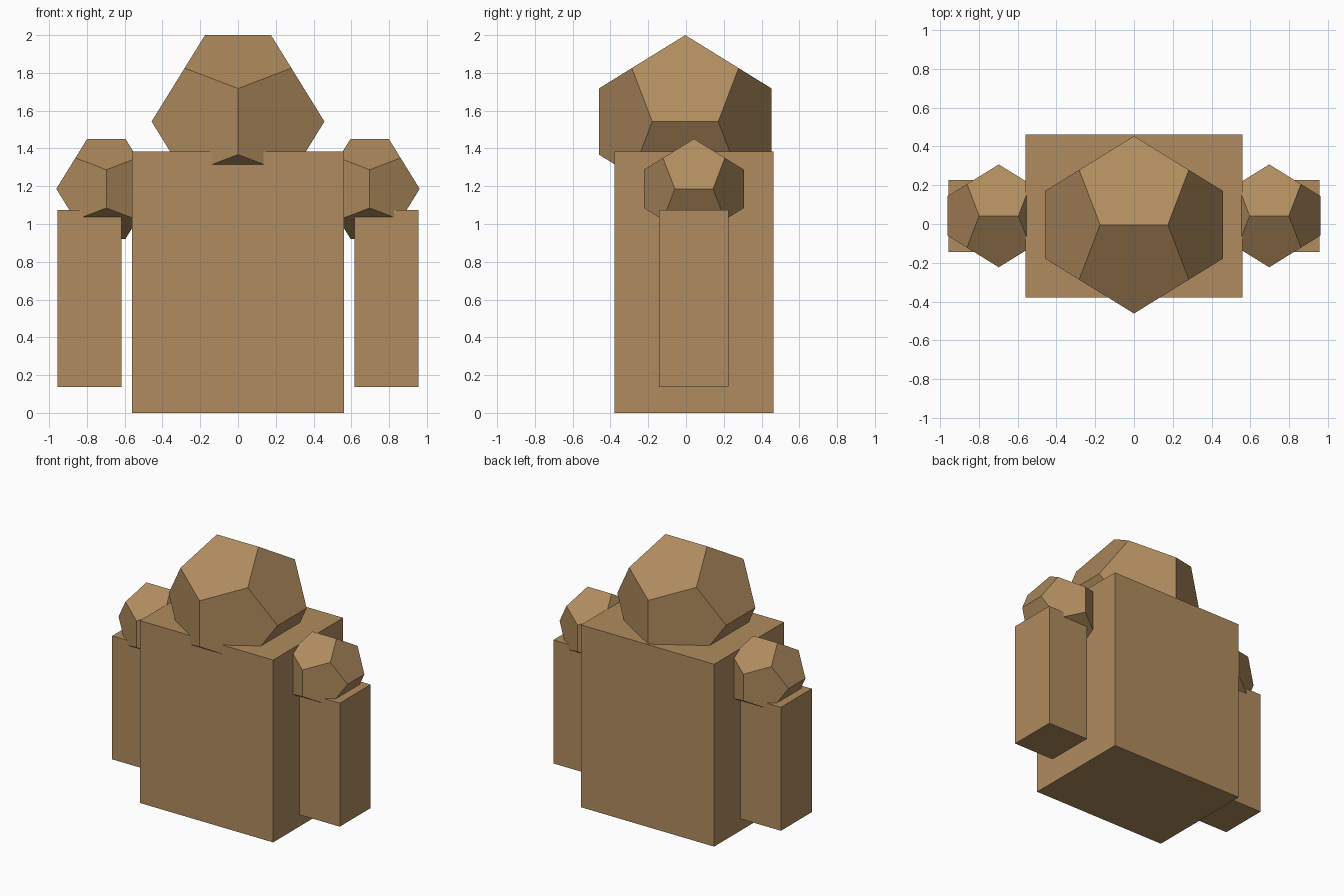
import bpy, bmesh
from mathutils import Vector

if "Cube" in bpy.data.objects:
    bpy.data.objects.remove(bpy.data.objects["Cube"])

PHI = (1 + 5 ** 0.5) / 2

brown = bpy.data.materials.new("clay_brown")
brown.diffuse_color = (0.434, 0.262, 0.112, 1)
brown.use_nodes = True
brown.node_tree.nodes["Principled BSDF"].inputs["Base Color"].default_value = brown.diffuse_color


def add_object(name, bm):
    bmesh.ops.recalc_face_normals(bm, faces=bm.faces)
    mesh = bpy.data.meshes.new(name)
    bm.to_mesh(mesh)
    bm.free()
    mesh.materials.append(brown)
    bpy.context.collection.objects.link(bpy.data.objects.new(name, mesh))


def box(name, lo, hi):
    lo, hi = Vector(lo), Vector(hi)
    bm = bmesh.new()
    bmesh.ops.create_cube(bm, size=1)
    for v in bm.verts:
        v.co = (lo + hi) / 2 + v.co * (hi - lo)
    add_object(name, bm)


def dodecahedron(name, centre, radius):
    """Regular dodecahedron; radius is the distance to an edge midpoint."""
    s = radius / PHI
    bm = bmesh.new()
    for a in (-1, 1):
        for b in (-1, 1):
            corners = [(a / PHI, 0, b * PHI), (0, a * PHI, b / PHI),
                       (a * PHI, b / PHI, 0), (a, b, -1), (a, b, 1)]
            for c in corners:
                bm.verts.new(Vector(centre) + Vector(c) * s)
    bmesh.ops.convex_hull(bm, input=bm.verts)
    # merge hull triangles into pentagons
    bmesh.ops.dissolve_limit(bm, angle_limit=0.05, verts=bm.verts, edges=bm.edges)
    add_object(name, bm)


# Torso and head
box("torso", (-0.56, -0.378, 0), (0.56, 0.462, 1.385))
dodecahedron("head", (0, -0.004, 1.5425), 0.4575)

# Shoulders and arms on both sides
for side, x in (("left", -1), ("right", 1)):
    dodecahedron(side + "_shoulder", (x * 0.697, 0.042, 1.186), 0.265)
    x0, x1 = sorted((x * 0.616, x * 0.956))
    box(side + "_arm", (x0, -0.144, 0.136), (x1, 0.226, 1.074))
